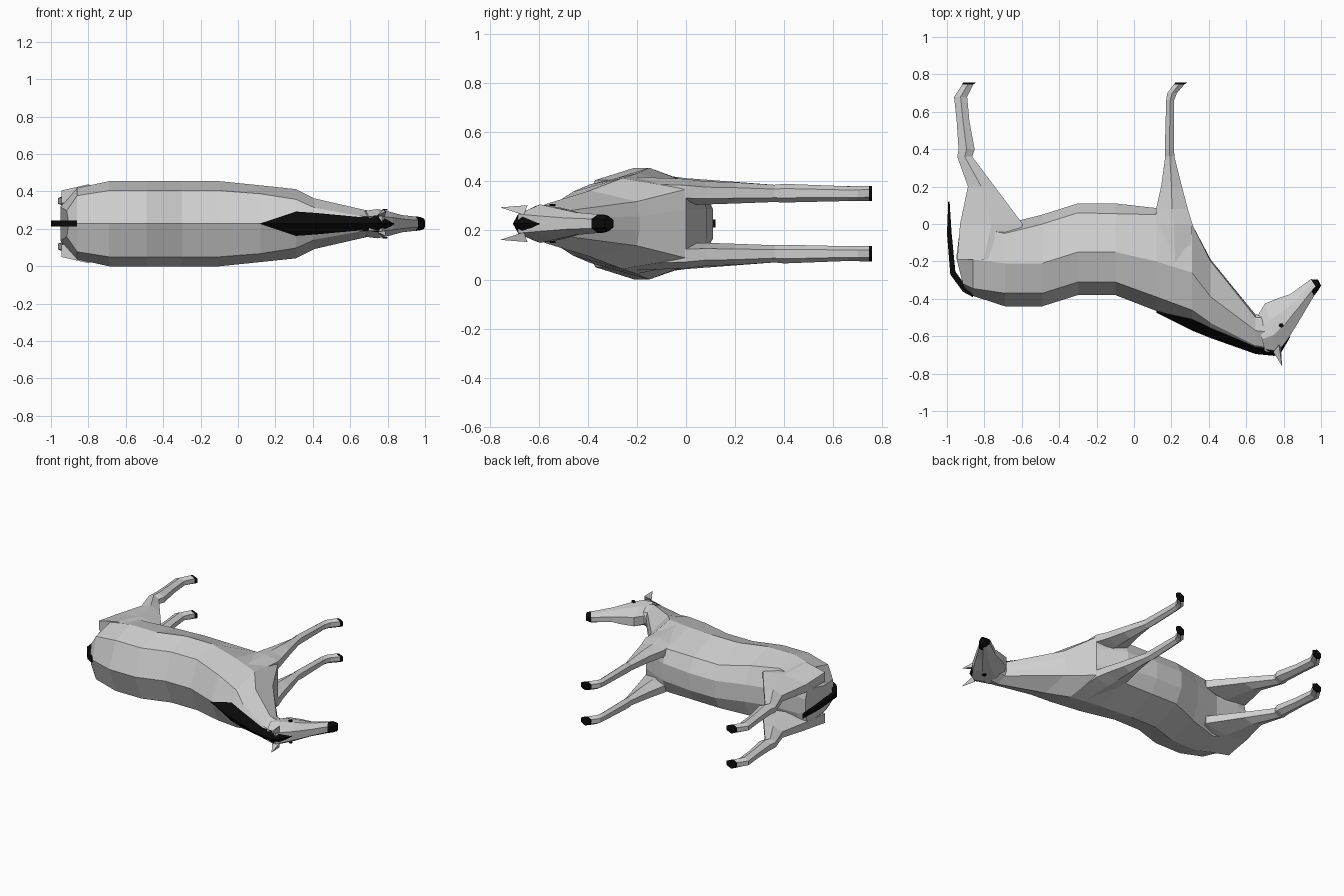
import bpy, bmesh
from mathutils import Vector

MID = 0.2275  # height of the animal's symmetry plane (it lies on its side)


def material(name, rgb):
    m = bpy.data.materials.new(name)
    m.diffuse_color = (*rgb, 1)
    return m


COAT = material("pale grey coat", (0.62, 0.62, 0.62))
DARK = material("black", (0.003, 0.003, 0.003))


def mirrored(half):
    """Half ring of (x, y, width) from spine to belly -> full ring."""
    right = [Vector((x, y, MID + w)) for x, y, w in half]
    left = [Vector((x, y, MID - w)) for x, y, w in reversed(half) if w > 1e-6]
    return right + left


def loft(name, rings, mats, dark=None):
    """Skin a series of equal rings, cap the ends; dark(centre) picks slot 1."""
    bm = bmesh.new()
    loops = [[bm.verts.new(p) for p in r] for r in rings]
    n = len(loops[0])
    for a, b in zip(loops, loops[1:]):
        for i in range(n):
            j = (i + 1) % n
            bm.faces.new((a[i], a[j], b[j], b[i]))
    bm.faces.new(loops[0])
    bm.faces.new(loops[-1])
    bmesh.ops.remove_doubles(bm, verts=bm.verts, dist=0.0005)
    bmesh.ops.recalc_face_normals(bm, faces=bm.faces)
    if dark:
        for f in bm.faces:
            f.material_index = int(dark(f.calc_center_median()))
    me = bpy.data.meshes.new(name)
    bm.to_mesh(me)
    bm.free()
    for m in mats:
        me.materials.append(m)
    ob = bpy.data.objects.new(name, me)
    bpy.context.collection.objects.link(ob)
    return ob


# Trunk and neck: x, spine y, then (y, half width) of shoulder, side, flank, belly edges
stations = [
    (-0.86, -.385, -.345, .15, -.19, .19, -.02, .17, .00, .06),
    (-0.69, -.44, -.37, .177, -.21, .2275, -.05, .19, .00, .06),
    (-0.49, -.44, -.37, .177, -.21, .2275, .00, .175, .05, .06),
    (-0.30, -.38, -.31, .177, -.15, .2275, .06, .15, .11, .06),
    (-0.10, -.38, -.31, .177, -.15, .2275, .055, .15, .11, .06),
    (0.12, -.465, -.39, .16, -.20, .205, .05, .15, .085, .06),
    (0.31, -.54, -.46, .13, -.26, .185, .00, .14, .00, .06),
    (0.41, -.59, -.53, .085, -.39, .135, -.20, .09, -.19, .03),
    (0.65, -.685, -.65, .042, -.57, .08, -.50, .05, -.485, .02),
]
rump = [(-.905, -.345, 0), (-.915, -.32, .07), (-.95, -.18, .09),
        (-.93, -.02, .12), (-.925, .0, .05)]
rings = [mirrored(rump)]
for x, t, u, uw, s, sw, l, lw, b, bw in stations:
    rings.append(mirrored([(x, t, 0), (x, u, uw), (x, s, sw), (x, l, lw), (x, b, bw)]))
# neck end buried in the head
rings.append(mirrored([(.76, -.685, 0), (.755, -.67, .03), (.74, -.58, .06),
                       (.72, -.50, .04), (.71, -.48, .015)]))
loft("body", rings, [COAT])

# Head: top point, bottom point, half width; muzzle end is dark
head = [
    ((.70, -.68), (.655, -.50), .070),
    ((.77, -.685), (.70, -.425), .078),
    ((.83, -.605), (.775, -.395), .064),
    ((.90, -.49), (.835, -.375), .046),
    ((.962, -.385), (.925, -.31), .038),
    ((.985, -.355), (.945, -.295), .037),
    ((1.0, -.33), (.985, -.298), .028),
]
rings = []
for t, b, w in head:
    t, b = Vector(t), Vector(b)
    rings.append(mirrored([(*t.lerp(b, f), w * k) for f, k in
                           ((0, .5), (.35, 1), (.65, .85), (1, .4))]))
loft("head", rings, [COAT, DARK], lambda c: c.x > .962 or (c.x > .95 and c.y > -.32))

# Mane: ridge running from withers to forelock
mane = [(.12, -.475, .002, -.47), (.31, -.57, .065, -.515), (.41, -.61, .058, -.562),
        (.65, -.695, .036, -.66), (.75, -.705, .045, -.68), (.785, -.69, .04, -.655),
        (.835, -.605, .004, -.595)]
loft("mane", [mirrored([(x, t, 0), (x, y, w), (x, y + .015, w * .5)])
              for x, t, w, y in mane], [DARK])

# Tail: thin drooping strip, outer and inner edge
tail = [((-.86, -.392), (-.86, -.35)), ((-.915, -.362), (-.90, -.33)),
        ((-.982, -.27), (-.955, -.255)), ((-1.0, -.05), (-.975, -.05)),
        ((-.993, .12), (-.986, .12))]
loft("tail", [mirrored([(*o, .016), (*i, .016)]) for o, i in tail], [DARK])

# Legs: y, back x, front x, inner and outer distance from the symmetry plane
front_leg = [(-.20, .14, .30, .08, .19), (.00, .115, .312, .078, .182),
             (.08, .118, .288, .078, .172), (.20, .145, .256, .082, .168),
             (.36, .167, .216, .088, .158), (.40, .165, .214, .086, .162),
             (.66, .172, .214, .092, .152), (.70, .178, .230, .092, .153),
             (.745, .212, .268, .092, .154), (.757, .222, .285, .092, .154)]
hind_leg = [(-.19, -.945, -.66, .08, .21), (.00, -.93, -.595, .078, .185),
            (.20, -.888, -.745, .085, .17), (.36, -.945, -.865, .088, .158),
            (.40, -.938, -.852, .086, .162), (.55, -.948, -.880, .090, .155),
            (.68, -.962, -.892, .092, .152),
            (.745, -.918, -.860, .092, .154), (.757, -.915, -.845, .092, .154)]
for label, leg in (("front_leg", front_leg), ("hind_leg", hind_leg)):
    for side, s in (("upper", 1), ("lower", -1)):
        rings = []
        for y, x0, x1, a, b in leg:
            c, h, m = (a + b) / 2, (b - a) / 2, (x0 + x1) / 2
            sec = [(x1, c + h * .5), (m, b), (x0, c + h * .5),
                   (x0, c - h * .5), (m, a), (x1, c - h * .5)]
            rings.append([Vector((x, y, MID + s * w)) for x, w in sec])
        loft(f"{label}_{side}", rings, [COAT, DARK], lambda p: p.y > .747)

# Ears and eyes on both sides
for side, s in (("upper", 1), ("lower", -1)):
    base = [(.745, -.685, .045), (.785, -.66, .035), (.775, -.645, .075)]
    tip = Vector((.79, -.757, MID + s * .066))
    loft(f"ear_{side}", [[Vector((x, y, MID + s * w)) for x, y, w in base],
                         [tip, tip + Vector((.002, 0, 0)), tip + Vector((0, .003, 0))]], [COAT])
    eye = [(-.014, -.004), (0, -.013), (.013, -.006), (.01, .009), (-.008, .011)]
    loft(f"eye_{side}", [[Vector((.787 + x, -.542 + y, MID + s * w)) for x, y in eye]
                         for w in (.071, .079)], [DARK])
